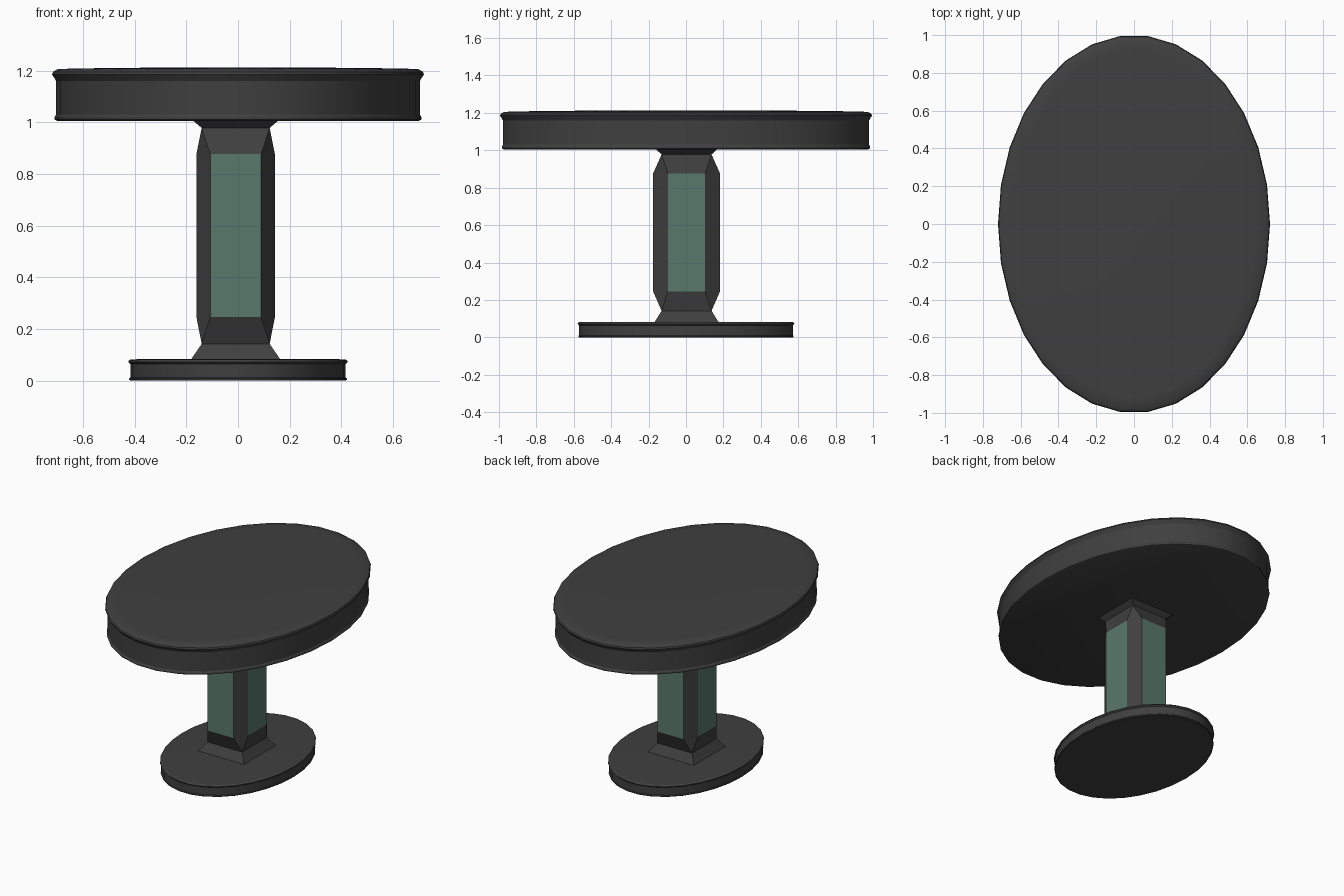
import bpy, bmesh
from math import sin, cos, pi, radians

if "Cube" in bpy.data.objects:
    bpy.data.objects.remove(bpy.data.objects["Cube"])


def material(name, rgba):
    m = bpy.data.materials.new(name)
    m.diffuse_color = rgba
    m.use_nodes = True
    m.node_tree.nodes["Principled BSDF"].inputs["Base Color"].default_value = m.diffuse_color
    return m


dark = material("dark_grey", (0.05, 0.05, 0.05, 1))
green = material("green_glass", (0.10, 0.19, 0.15, 0.92))


def finish(name, bm, mats):
    bmesh.ops.recalc_face_normals(bm, faces=bm.faces)
    me = bpy.data.meshes.new(name)
    bm.to_mesh(me)
    bm.free()
    ob = bpy.data.objects.new(name, me)
    bpy.context.collection.objects.link(ob)
    for m in mats:
        me.materials.append(m)
    return ob


def oval_disc(name, rx, ry, profile, n=30):
    """Stack oval rings; profile holds (inset from the rim, height)."""
    bm = bmesh.new()
    rings = []
    for inset, z in profile:
        rings.append([bm.verts.new(((rx - inset) * cos(2 * pi * i / n),
                                    (ry - inset) * sin(2 * pi * i / n), z))
                      for i in range(n)])
    for a, b in zip(rings, rings[1:]):
        for i in range(n):
            j = (i + 1) % n
            bm.faces.new((a[i], a[j], b[j], b[i]))
    bm.faces.new(rings[0])
    bm.faces.new(rings[-1])
    ob = finish(name, bm, [dark])
    bpy.context.view_layer.objects.active = ob
    ob.select_set(True)
    bpy.ops.object.shade_smooth_by_angle(angle=radians(30))
    ob.select_set(False)
    return ob


# Oval table top with a flared rim and a slight crown
oval_disc("table_top", 0.72, 1.0,
          [(0.02, 1.005), (0.01, 1.01), (0.01, 1.02), (0.016, 1.03),
           (0.016, 1.16), (0.0, 1.185), (0.004, 1.195), (0.02, 1.205),
           (0.08, 1.208), (0.45, 1.212)])

# Oval foot plate
oval_disc("base_plate", 0.425, 0.583,
          [(0.008, 0.0), (0.004, 0.003), (0.004, 0.007), (0.008, 0.011),
           (0.008, 0.064), (0.0, 0.072), (0.002, 0.077), (0.008, 0.081),
           (0.04, 0.083)])

# Column: square flared ends, cut corners and green panels between them
CX, CY = -0.009, 0.003
SIGNS = [(-1, -1), (1, -1), (1, 1), (-1, 1)]
bm = bmesh.new()


def square(hx, hy, z):
    return [bm.verts.new((CX + sx * hx, CY + sy * hy, z)) for sx, sy in SIGNS]


def octagon(z):
    vs = []
    for k, (sx, sy) in enumerate(SIGNS):
        pair = [(0.152 * sx, 0.099 * sy), (0.098 * sx, 0.179 * sy)]
        if k % 2:
            pair.reverse()
        vs += [bm.verts.new((CX + x, CY + y, z)) for x, y in pair]
    return vs


def band(a, b):
    for i in range(4):
        j = (i + 1) % 4
        bm.faces.new((a[i], a[j], b[j], b[i]))


def neck(sq, oc):
    for i in range(4):
        j = (i + 1) % 4
        bm.faces.new((sq[i], oc[2 * i], oc[2 * i + 1]))
        bm.faces.new((sq[i], sq[j], oc[2 * j], oc[2 * i + 1]))


foot = square(0.174, 0.172, -0.001 + 0.001)
flare = square(0.174, 0.172, 0.08)
low_sq = square(0.1315, 0.1335, 0.142)
low_oc, high_oc = octagon(0.246), octagon(0.876)
high_sq = square(0.1315, 0.1335, 0.978)
cap = square(0.17, 0.168, 1.01)
bm.faces.new(foot)
bm.faces.new(cap)
band(foot, flare)
band(flare, low_sq)
neck(low_sq, low_oc)
for i in range(8):
    j = (i + 1) % 8
    f = bm.faces.new((low_oc[i], low_oc[j], high_oc[j], high_oc[i]))
    f.material_index = i % 2
neck(high_sq, high_oc)
band(high_sq, cap)
finish("column", bm, [dark, green])
